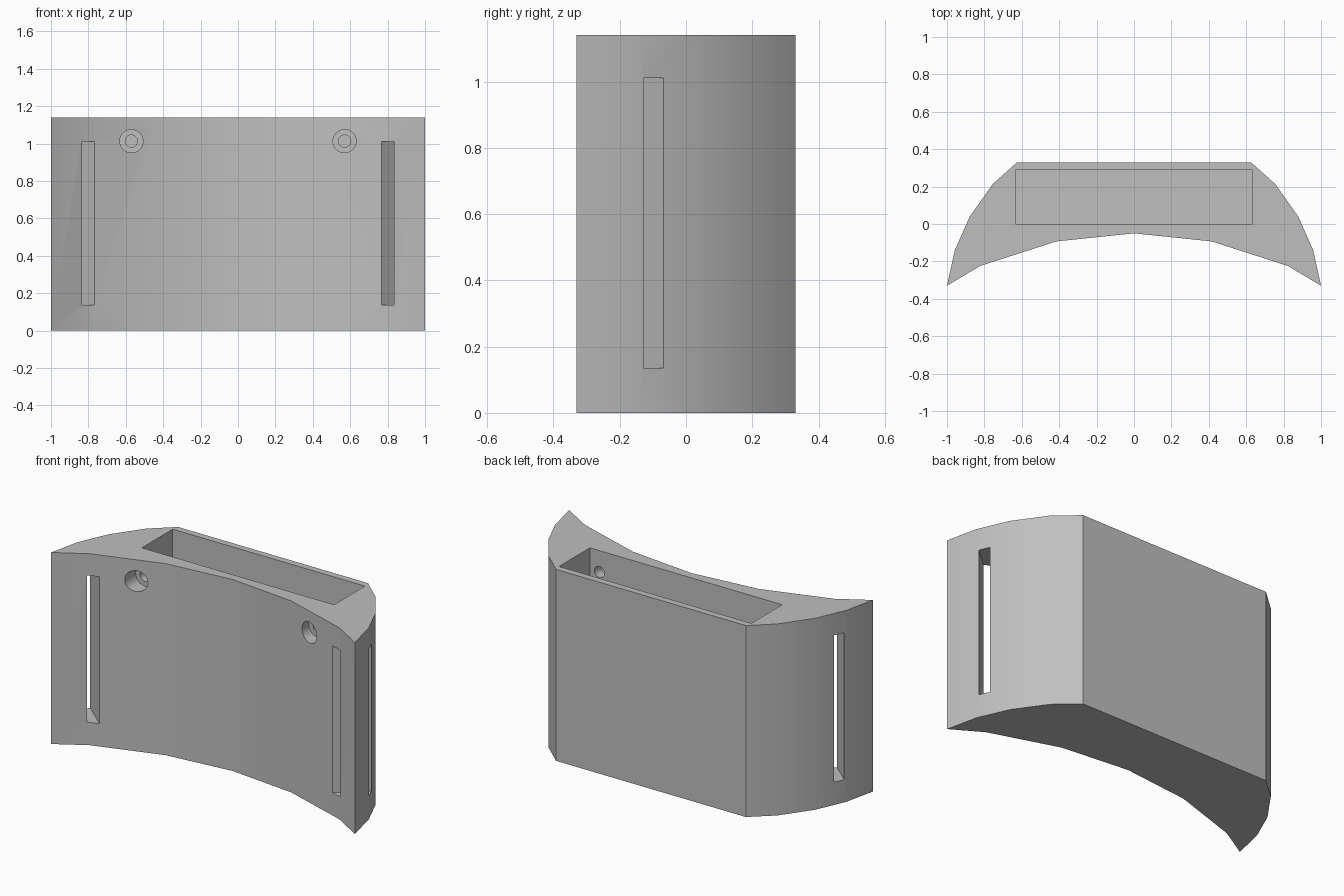
import bpy, bmesh, math
from mathutils import Matrix, Vector

cube = bpy.data.objects.get("Cube")
if cube:
    bpy.data.objects.remove(cube, do_unlink=True)

HEIGHT = 1.14

grey = bpy.data.materials.new("plain_grey")
grey.use_nodes = True
COLOUR = (0.52, 0.52, 0.52, 1)
grey.diffuse_color = COLOUR
grey.node_tree.nodes["Principled BSDF"].inputs["Base Color"].default_value = COLOUR


def add_object(name, bm):
    bmesh.ops.recalc_face_normals(bm, faces=bm.faces)
    mesh = bpy.data.meshes.new(name)
    bm.to_mesh(mesh)
    bm.free()
    mesh.materials.append(grey)
    obj = bpy.data.objects.new(name, mesh)
    bpy.context.collection.objects.link(obj)
    return obj


def box(name, centre, size, angle=0):
    bm = bmesh.new()
    place = (Matrix.Translation(centre) @ Matrix.Rotation(angle, 4, "Z")
             @ Matrix.Diagonal((*size, 1)))
    bmesh.ops.create_cube(bm, size=1, matrix=place)
    return add_object(name, bm)


def bore(name, x, z, radius, y0, y1):
    bm = bmesh.new()
    place = (Matrix.Translation((x, (y0 + y1) / 2, z))
             @ Matrix.Rotation(math.pi / 2, 4, "X"))
    bmesh.ops.create_cone(bm, cap_ends=True, segments=32, radius1=radius,
                          radius2=radius, depth=y1 - y0, matrix=place)
    return add_object(name, bm)


# Curved body: mirrored half outline, extruded upward
half = [(0.625, 0.33), (0.754, 0.215), (0.878, 0.04), (0.958, -0.14),
        (1, -0.33), (0.822, -0.224), (0.415, -0.093)]
outline = half + [(0, -0.05)] + [(-x, y) for x, y in reversed(half)]
bm = bmesh.new()
base = bm.faces.new([bm.verts.new((x, y, 0)) for x, y in outline])
top = bmesh.ops.extrude_face_region(bm, geom=[base])["geom"]
bmesh.ops.translate(bm, vec=(0, 0, HEIGHT),
                    verts=[v for v in top if isinstance(v, bmesh.types.BMVert)])
body = add_object("curved_holder_body", bm)

# Pocket open at the top
FLOOR = 0.05
cutters = [box("pocket_cutter", (0, 0.145, FLOOR + 0.6), (1.266, 0.29, 1.2))]

# Angled strap slots and counterbored screw holes on both sides
inner, outer = Vector((0.803, -0.217)), Vector((0.944, -0.094))
middle, run = (inner + outer) / 2, outer - inner
slant = math.atan2(run.y, run.x)
for side in (-1, 1):
    cutters.append(box("slot_cutter", (side * middle.x, middle.y, 0.573),
                       (0.4, 0.062, 0.874), side * slant))
    cutters.append(bore("counterbore_cutter", side * 0.57, 1.013, 0.062, -0.3, -0.06))
    cutters.append(bore("screw_hole_cutter", side * 0.57, 1.013, 0.033, -0.2, 0.05))

bpy.ops.object.select_all(action="DESELECT")
bpy.context.view_layer.objects.active = body
body.select_set(True)
for cutter in cutters:
    cut = body.modifiers.new("cut", "BOOLEAN")
    cut.operation = "DIFFERENCE"
    cut.solver = "EXACT"
    cut.object = cutter
    bpy.ops.object.modifier_apply(modifier=cut.name)
    bpy.data.objects.remove(cutter, do_unlink=True)

bpy.ops.object.shade_smooth_by_angle(angle=math.radians(30))
